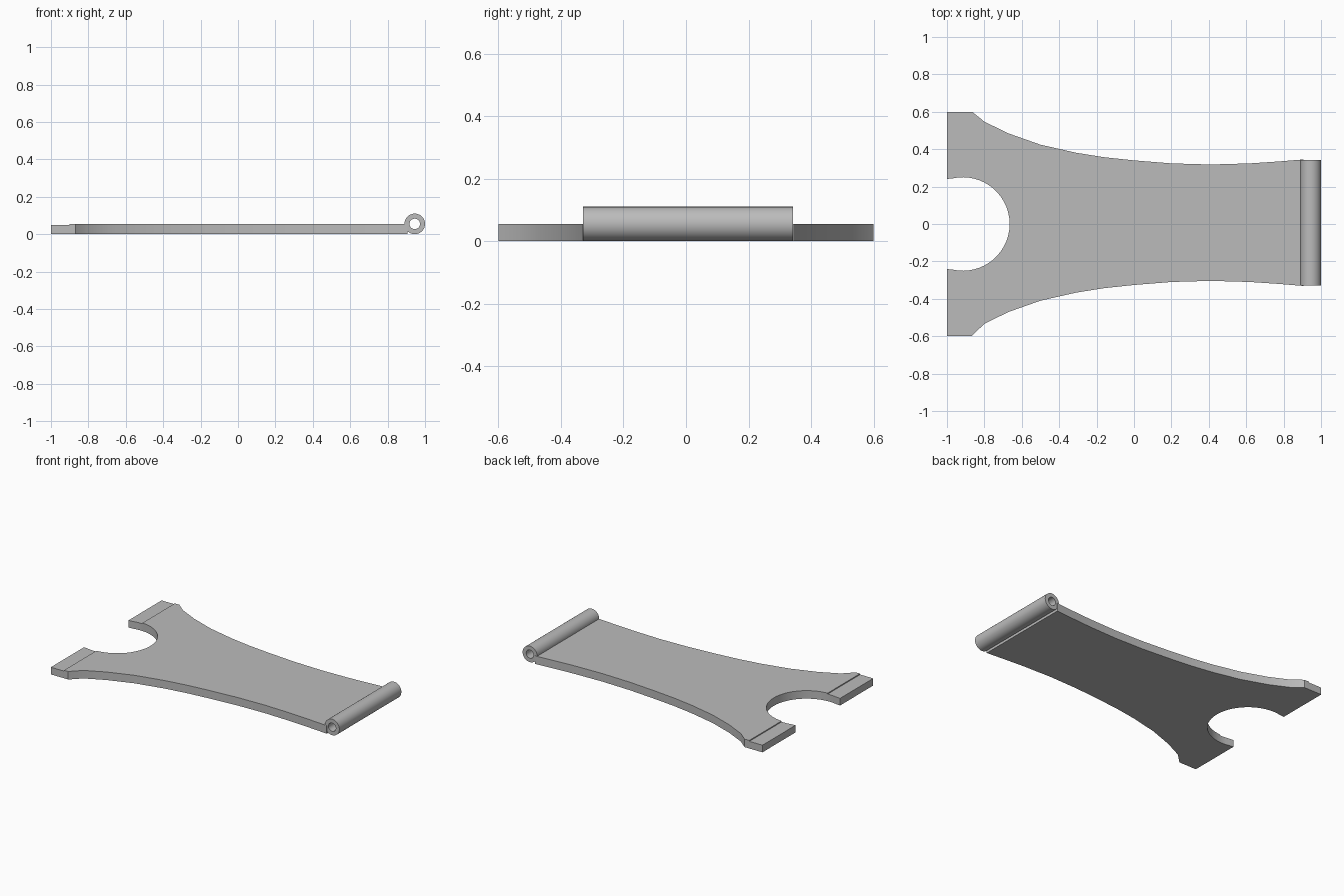
import bpy, bmesh, math

cube = bpy.data.objects.get("Cube")
if cube:
    bpy.data.objects.remove(cube, do_unlink=True)

grey = bpy.data.materials.new("plain grey")
grey.use_nodes = True
colour = (0.5, 0.5, 0.5, 1)
grey.diffuse_color = colour
grey.node_tree.nodes["Principled BSDF"].inputs["Base Color"].default_value = colour


def finish(name, bm):
    bmesh.ops.recalc_face_normals(bm, faces=bm.faces)
    mesh = bpy.data.meshes.new(name)
    bm.to_mesh(mesh)
    bm.free()
    obj = bpy.data.objects.new(name, mesh)
    mesh.materials.append(grey)
    bpy.context.collection.objects.link(obj)
    bpy.ops.object.select_all(action='DESELECT')
    obj.select_set(True)
    bpy.context.view_layer.objects.active = obj
    bpy.ops.object.shade_smooth_by_angle(angle=math.radians(30))
    return obj


# Waisted plate outline with a round notch between the two feet
THICK, STEP_X, STEP_DROP = 0.055, -0.9, 0.006
side = [(-0.8, 0.54), (-0.67, 0.477), (-0.5, 0.417), (-0.31, 0.374),
        (-0.16, 0.35), (0, 0.333), (0.2, 0.317), (0.41, 0.311),
        (0.62, 0.317), (0.77, 0.327), (0.905, 0.338)]
SHIFT = 0.007
upper = [(-1, 0.6), (-0.865, 0.6)] + [(x, y + SHIFT) for x, y in side]
lower = [(-1, -0.6), (-0.868, -0.6)] + [(x, SHIFT - y) for x, y in side]
NOTCH_X, NOTCH_R, SEG = -0.915, 0.25, 32
limit = math.radians(110)
notch = [(NOTCH_X + NOTCH_R * math.cos(a), NOTCH_R * math.sin(a))
         for a in (-limit + 2 * limit * i / SEG for i in range(SEG + 1))]
notch[0], notch[-1] = (-1, -0.241), (-1, 0.241)

bm = bmesh.new()
outline = upper + lower[::-1] + notch
base = bm.faces.new([bm.verts.new((x, y, 0)) for x, y in outline])
top = bmesh.ops.extrude_face_region(bm, geom=[base])["geom"]
bmesh.ops.translate(bm, vec=(0, 0, THICK),
                    verts=[v for v in top if isinstance(v, bmesh.types.BMVert)])

# Shallow step across the top of both feet
for x in (STEP_X, STEP_X - 0.001):
    bmesh.ops.bisect_plane(bm, geom=bm.verts[:] + bm.edges[:] + bm.faces[:],
                           plane_co=(x, 0, 0), plane_no=(1, 0, 0))
for v in bm.verts:
    if v.co.x < STEP_X - 0.0005 and v.co.z > THICK / 2:
        v.co.z -= STEP_DROP
finish("waisted_plate", bm)

# Hollow hinge barrel along the narrow end
SIDES, RADIUS, BORE = 48, 0.055, 0.028
bm = bmesh.new()
rings = []
for r, y in ((RADIUS, -0.33), (RADIUS, 0.342), (BORE, 0.342), (BORE, -0.33)):
    rings.append([bm.verts.new((1 - RADIUS + r * math.cos(a), y, RADIUS + r * math.sin(a)))
                  for a in (math.tau * i / SIDES for i in range(SIDES))])
for k, ring in enumerate(rings):
    after = rings[(k + 1) % len(rings)]
    for i in range(SIDES):
        j = (i + 1) % SIDES
        bm.faces.new((ring[i], ring[j], after[j], after[i]))
finish("hinge_barrel", bm)
